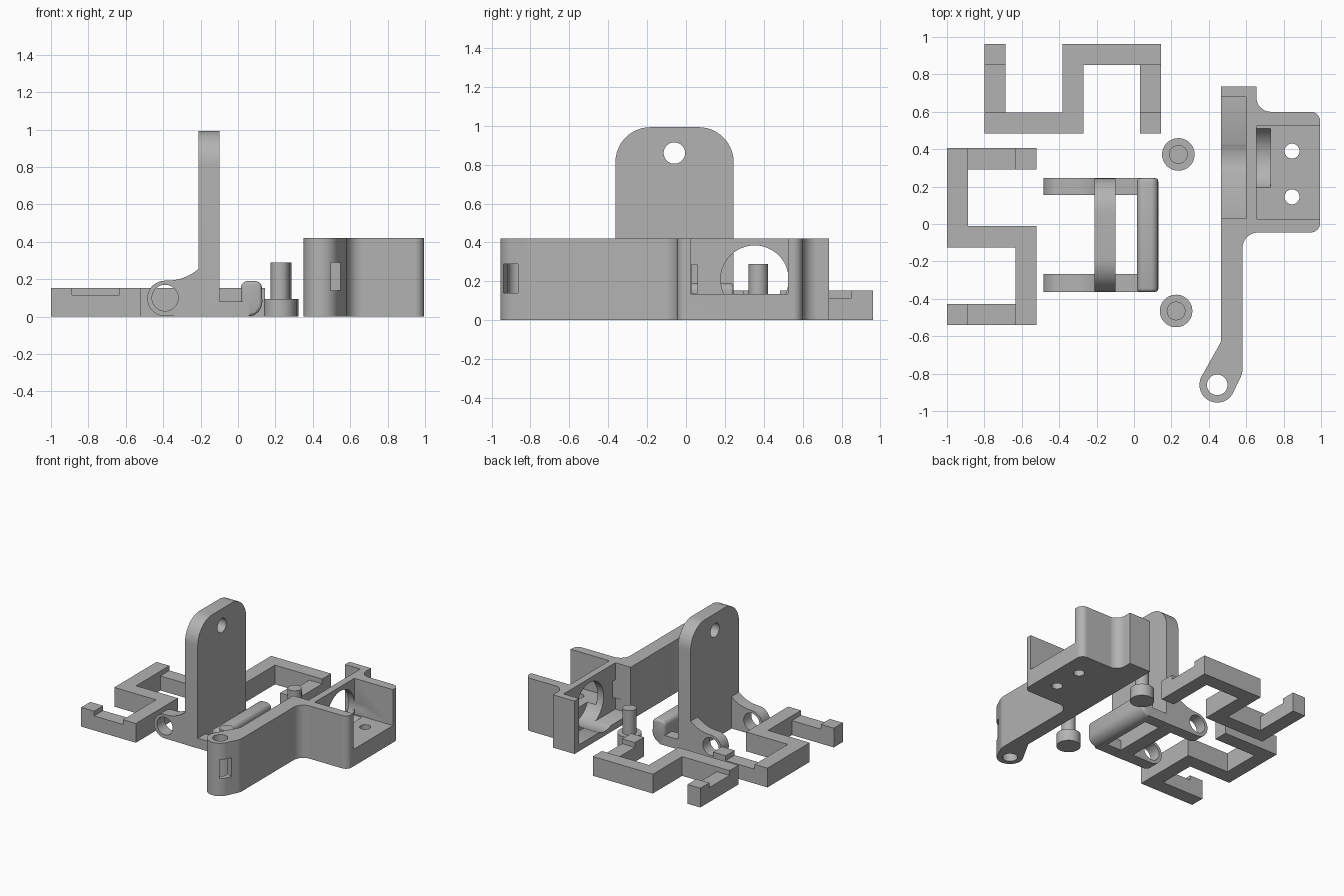
import bpy, bmesh
from math import sin, cos, pi, radians
from mathutils import Vector, Matrix

cube = bpy.data.objects.get("Cube")
if cube:
    bpy.data.objects.remove(cube, do_unlink=True)

GREY = (0.45, 0.45, 0.45, 1)
mat = bpy.data.materials.new("plain grey")
mat.use_nodes = True
mat.diffuse_color = GREY
mat.node_tree.nodes["Principled BSDF"].inputs["Base Color"].default_value = GREY


def make(name, bm):
    bmesh.ops.recalc_face_normals(bm, faces=bm.faces)
    me = bpy.data.meshes.new(name)
    bm.to_mesh(me)
    bm.free()
    me.materials.append(mat)
    ob = bpy.data.objects.new(name, me)
    bpy.context.collection.objects.link(ob)
    return ob


def prism(name, pts, axis, lo, hi):
    """Extrude a 2D outline along an axis; outline is in the other two axes, in order."""
    def place(p, h):
        return {"x": (h, *p), "y": (p[0], h, p[1]), "z": (*p, h)}[axis]
    bm = bmesh.new()
    face = bm.faces.new([bm.verts.new(place(p, lo)) for p in pts])
    ext = bmesh.ops.extrude_face_region(bm, geom=[face])["geom"]
    verts = [g for g in ext if isinstance(g, bmesh.types.BMVert)]
    bmesh.ops.translate(bm, verts=verts, vec=Vector(place((0, 0), hi - lo)))
    return make(name, bm)


def box(name, x, y, z):
    return prism(name, [(x[0], y[0]), (x[1], y[0]), (x[1], y[1]), (x[0], y[1])], "z", *z)


def arc(cx, cy, r, a, b, n=12):
    return [(cx + r * cos(radians(a + (b - a) * i / n)),
             cy + r * sin(radians(a + (b - a) * i / n))) for i in range(n + 1)]


def disc(name, cx, cy, r, axis, lo, hi):
    return prism(name, arc(cx, cy, r, 0, 360, 48)[:-1], axis, lo, hi)


def finish(ob, cutters=()):
    """Cut, bake the modifiers, drop the cutters and shade."""
    for c in cutters:
        c.hide_render = True
        m = ob.modifiers.new("cut", "BOOLEAN")
        m.operation, m.object, m.solver = "DIFFERENCE", c, "EXACT"
    if ob.modifiers:
        dg = bpy.context.evaluated_depsgraph_get()
        baked = bpy.data.meshes.new_from_object(ob.evaluated_get(dg))
        ob.modifiers.clear()
        ob.data = baked
    for c in cutters:
        bpy.data.objects.remove(c, do_unlink=True)
    bpy.ops.object.select_all(action="DESELECT")
    bpy.context.view_layer.objects.active = ob
    ob.select_set(True)
    bpy.ops.object.shade_smooth_by_angle(angle=radians(30))
    return ob


# Two matching zigzag clips, the second turned a quarter
W, H = 0.113, 0.153
S = 0.48
L = 0.945


def clip(name, turn, loc):
    pts = [(0, 0), (0.53, 0), (0.53, S - W), (L - W, S - W), (L - W, 0), (L, 0),
           (L, S), (0.53 - W, S), (0.53 - W, W), (W, W), (W, S), (0, S)]
    ob = prism(name, pts, "z", 0, H)
    cuts = [box("notch", (a, b), (W, S - W), (0.115, 0.3))
            for a, b in ((-0.1, W + 0.02), (L - W - 0.02, L + 0.1))]
    finish(ob, cuts)
    ob.data.transform(Matrix.Translation(loc) @ Matrix.Rotation(turn, 4, "Z"))


clip("back_clip", 0, (-0.80, 0.483, 0))
clip("side_clip", -pi / 2, (-1.0, 0.405, 0))

# Loose headed pins
for name, x, y in (("back_pin", 0.237, 0.372), ("front_pin", 0.225, -0.465)):
    finish(disc(name + "_head", x, y, 0.087, "z", 0, 0.095))
    finish(disc(name + "_shaft", x, y, 0.05, "z", 0.09, 0.29))

# Lever: upright plate with a rounded top
Y0, Y1 = -0.363, 0.245
R = 0.18
plate = prism("lever_plate", [(Y0, 0), (Y1, 0)] + arc(Y1 - R, 0.993 - R, R, 0, 90)
              + arc(Y0 + R, 0.993 - R, R, 90, 180), "x", -0.212, -0.10)
finish(plate, [disc("plate_hole", -0.06, 0.86, 0.055, "x", -0.4, 0.1)])

# Lever side arms with pivot eyes
profile = ([(0.06, 0), (0.06, 0.08), (-0.102, 0.08), (-0.102, 0.2), (-0.21, 0.25)]
           + arc(-0.38, 0.45, 0.258, -45, -85, 8) + arc(-0.39, 0.097, 0.095, 90, 270, 24))
for name, lo, hi in (("left_lever_arm", 0.155, Y1), ("right_lever_arm", Y0, -0.267)):
    arm = prism(name, profile, "y", lo, hi)
    finish(arm, [disc("pivot_hole", -0.39, 0.1, 0.07, "y", lo - 0.1, hi + 0.1)])

# Lever cross bar with rounded edges
bar = prism("lever_bar", [(0.015, 0)] + arc(0.05, 0.08, 0.08, -90, 0)
            + arc(0.09, 0.152, 0.038, 0, 90, 8) + arc(0.053, 0.152, 0.038, 90, 180, 8),
            "y", Y0, Y1)
bev = bar.modifiers.new("round", "BEVEL")
bev.width, bev.segments, bev.limit_method, bev.angle_limit = 0.018, 3, "ANGLE", radians(60)
finish(bar)

# Housing: long arm with an eye, widening to a block
EX, EY = 0.445, -0.86
outline = ([(0.465, 0.735), (0.465, -0.63)] + arc(EX, EY, 0.095, 151, 331, 24)
           + arc(0.48, -0.775, 0.10, -29, 0, 6)
           + arc(0.665, -0.13, 0.085, 180, 90) + arc(0.945, 0.005, 0.05, -90, 0)
           + arc(0.945, 0.55, 0.05, 0, 90) + arc(0.73, 0.675, 0.075, 270, 180)
           + [(0.655, 0.735)])
housing = prism("housing", outline, "z", 0, 0.42)
slot = box("nut_slot", (0.03, 0.2), (-0.045, 0.045), (0.14, 0.29))
slot.data.transform(Matrix.Translation((EX, EY, 0)) @ Matrix.Rotation(radians(-29), 4, "Z"))
finish(housing, [
    box("tray", (0.655, 1.2), (0.027, 0.525), (0.135, 0.6)),
    box("recess", (0.3, 0.6), (0.03, 0.68), (0.052, 0.6)),
    box("wire_slot", (0.55, 0.7), (0.027, 0.06), (0.14, 0.285)),
    disc("bore", 0.353, 0.21, 0.175, "x", 0.4, 0.73),
    disc("eye_hole", EX, EY, 0.055, "z", -0.1, 0.6),
    disc("screw_hole_a", 0.845, 0.39, 0.04, "z", -0.1, 0.3),
    disc("screw_hole_b", 0.845, 0.145, 0.04, "z", -0.1, 0.3),
    slot])
